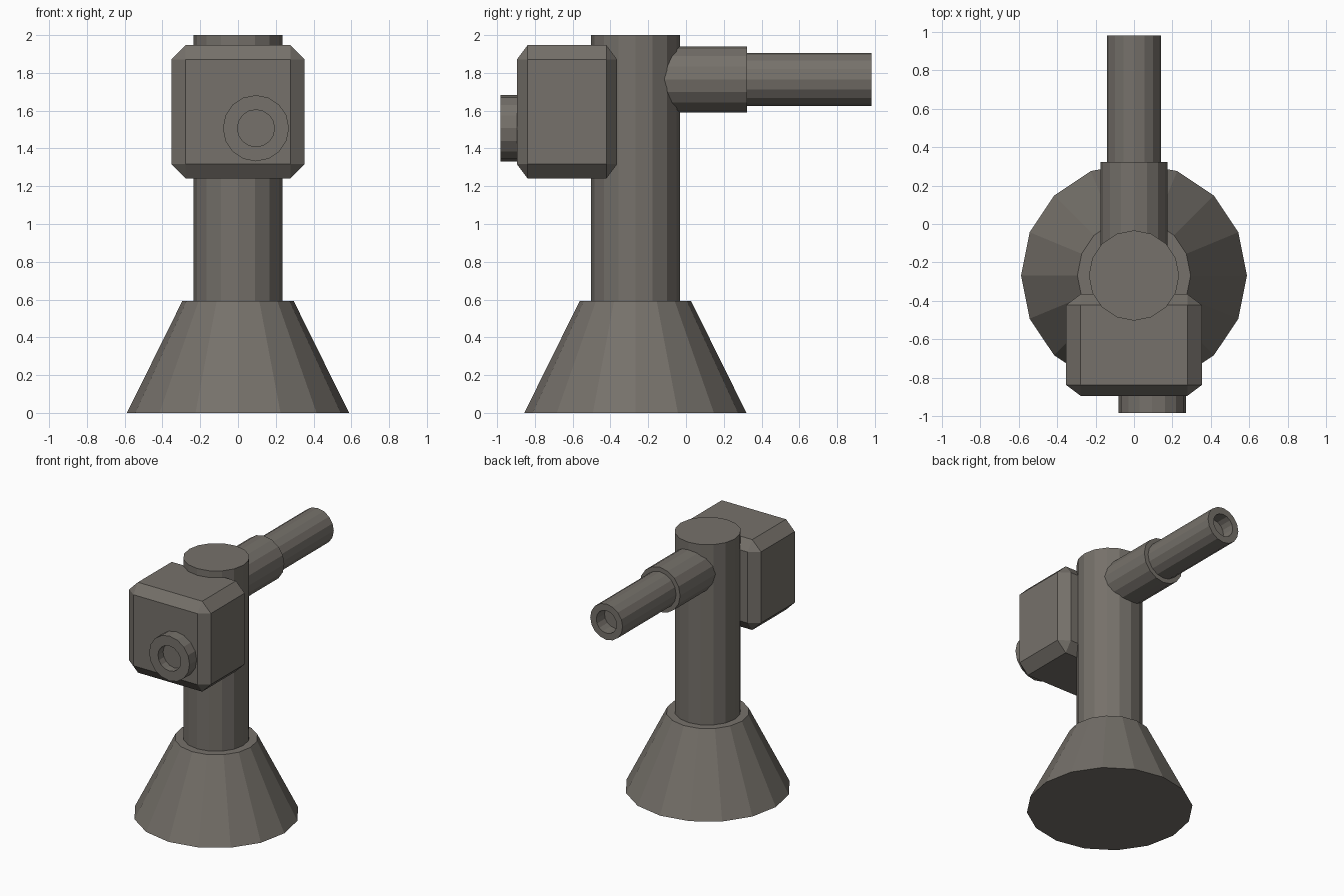
import bpy, bmesh, math
from mathutils import Matrix, Vector

if "Cube" in bpy.data.objects:
    bpy.data.objects.remove(bpy.data.objects["Cube"])

SIDES = 16
AXIS_Y = -0.268  # centre of the upright column

grey = bpy.data.materials.new("warm_grey")
grey.diffuse_color = (0.18, 0.165, 0.145, 1)
grey.use_nodes = True
grey.node_tree.nodes["Principled BSDF"].inputs["Base Color"].default_value = grey.diffuse_color


def finish(bm, name):
    bmesh.ops.recalc_face_normals(bm, faces=bm.faces[:])
    mesh = bpy.data.meshes.new(name)
    bm.to_mesh(mesh)
    bm.free()
    mesh.materials.append(grey)
    obj = bpy.data.objects.new(name, mesh)
    bpy.context.collection.objects.link(obj)
    return obj


def turned(name, profile, centre, tilt=0.0):
    """Revolve (radius, height) points about z, cap both ends, then tilt about x."""
    bm = bmesh.new()
    rings = []
    for r, h in profile:
        rings.append([bm.verts.new((r * math.cos(2 * math.pi * i / SIDES),
                                    r * math.sin(2 * math.pi * i / SIDES), h))
                      for i in range(SIDES)])
    for a, b in zip(rings, rings[1:]):
        for i in range(SIDES):
            j = (i + 1) % SIDES
            bm.faces.new((a[i], a[j], b[j], b[i]))
    bm.faces.new(rings[0])
    bm.faces.new(rings[-1])
    bm.transform(Matrix.Translation(Vector(centre)) @ Matrix.Rotation(tilt, 4, 'X'))
    return finish(bm, name)


# Flared foot and upright column
turned("base_cone", [(0.588, 0), (0.295, 0.592)], (0, AXIS_Y, 0))
turned("column", [(0.235, 0.5), (0.235, 2.0)], (0, AXIS_Y, 0))

# Rear tube: thick sleeve, thinner pipe with an open bore (points to +y)
to_back = -math.pi / 2
turned("tube_sleeve", [(0.175, -0.25), (0.175, 0.322)], (0, 0, 1.766), to_back)
turned("tube_pipe", [(0.14, 0.25), (0.14, 0.982), (0.088, 0.982), (0.088, 0.88)],
       (0, 0, 1.766), to_back)

# Chamfered housing on the front
bm = bmesh.new()
bmesh.ops.create_cube(bm, size=1)
bmesh.ops.bevel(bm, geom=bm.edges[:], offset=0.107, segments=1, affect='EDGES')
bm.transform(Matrix.Translation((0, -0.63, 1.594)) @ Matrix.Diagonal((0.706, 0.53, 0.706, 1)))
finish(bm, "housing")

# Round lens rim with a recessed centre (points to -y)
turned("lens_rim", [(0.175, 0.85), (0.175, 0.983), (0.098, 0.983), (0.098, 0.92)],
       (0.095, 0, 1.507), math.pi / 2)
